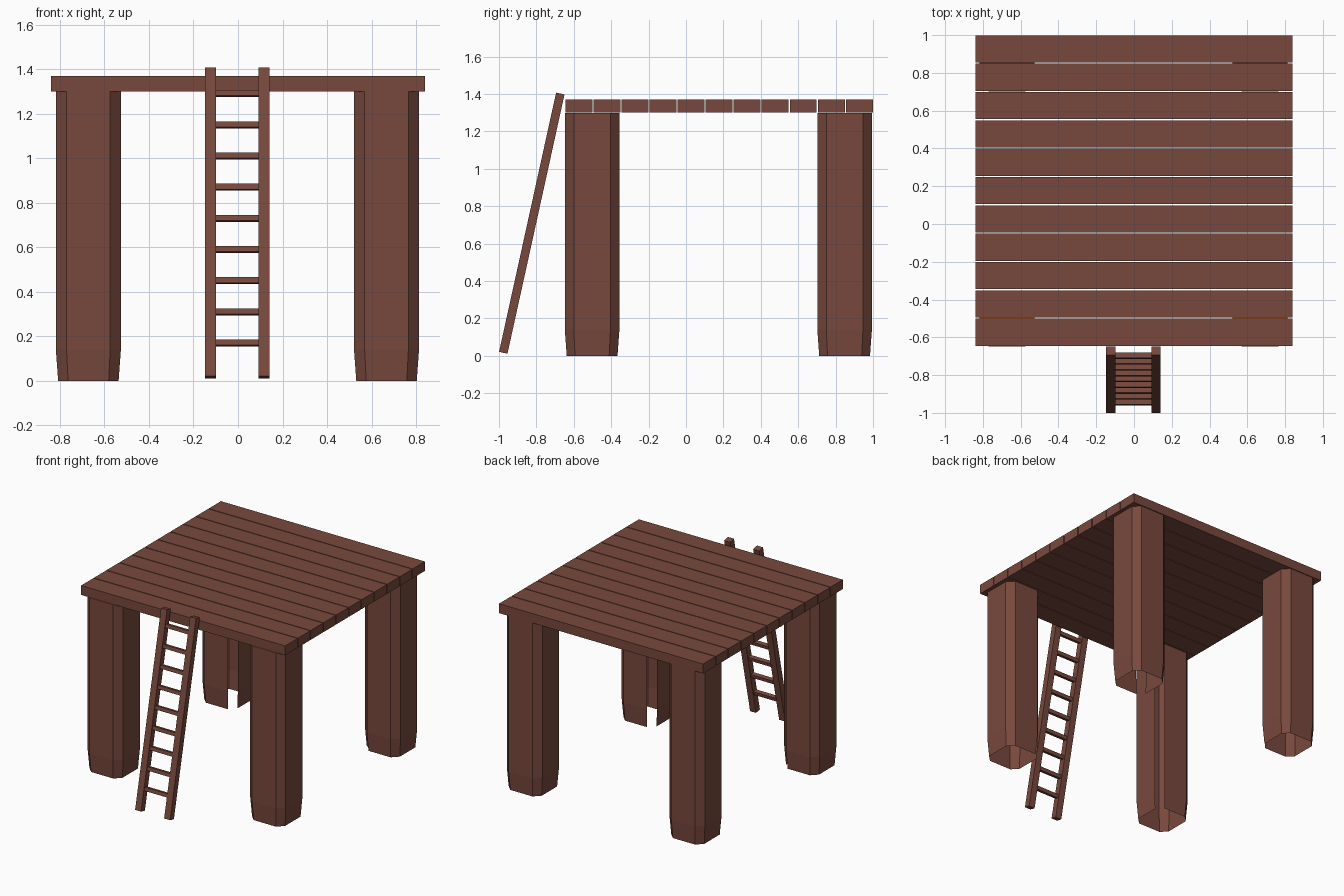
import bpy, bmesh, math
from mathutils import Matrix, Vector

if "Cube" in bpy.data.objects:
    bpy.data.objects.remove(bpy.data.objects["Cube"])


def material(name, color):
    m = bpy.data.materials.new(name)
    m.diffuse_color = color
    m.use_nodes = True
    m.node_tree.nodes["Principled BSDF"].inputs["Base Color"].default_value = m.diffuse_color
    return m


WOOD = material("brown wood", (0.187, 0.066, 0.047, 1))
ORANGE = material("orange cap", (0.60, 0.14, 0.015, 1))


def make_object(name, bm, mat):
    me = bpy.data.meshes.new(name)
    bm.to_mesh(me)
    bm.free()
    me.materials.append(mat)
    ob = bpy.data.objects.new(name, me)
    bpy.context.collection.objects.link(ob)
    return ob


def box(name, size, matrix, mat=WOOD):
    bm = bmesh.new()
    bmesh.ops.create_cube(bm, size=1, matrix=matrix @ Matrix.Diagonal((*size, 1)))
    return make_object(name, bm, mat)


def octagon(cx, cy, half, cut):
    """Square with cut corners, counter-clockwise."""
    h, k = half, half - cut
    pts = [(h, -k), (h, k), (k, h), (-k, h), (-h, k), (-h, -k), (-k, -h), (k, -h)]
    return [(cx + x, cy + y) for x, y in pts]


# Deck: eleven planks with thin gaps
PITCH, GAP = 0.15, 0.006
for i in range(11):
    y = -0.645 + PITCH * i + (PITCH - GAP) / 2
    box(f"deck_plank_{i + 1}", (1.68, PITCH - GAP, 0.07),
        Matrix.Translation((0, y, 1.335)))


# Legs: hollow eight-sided posts, open below and at the inward corner
def leg(name, cx, cy, cap_mat):
    bm = bmesh.new()
    rings = []
    for z, s in ((0, 0.93), (0.14, 1), (1.299, 1)):
        rings.append([bm.verts.new((x, y, z))
                      for x, y in octagon(cx, cy, 0.146 * s, 0.048 * s)])
    inward = Vector((-cx, -cy)).normalized()
    for a, b in zip(rings, rings[1:]):
        for i in range(8):
            j = (i + 1) % 8
            mid = (a[i].co + a[j].co) / 2
            d = Vector((mid.x - cx, mid.y - cy)).normalized()
            facing_in = i % 2 == 1 and d.x * inward.x > 0 and d.y * inward.y > 0
            if not facing_in:
                bm.faces.new((a[i], a[j], b[j], b[i]))
    make_object(name, bm, WOOD)
    # closing cap under the deck
    cap = bmesh.new()
    cap.faces.new([cap.verts.new((x, y, 1.2985))
                   for x, y in octagon(cx, cy, 0.146, 0.048)])
    make_object(name + "_cap", cap, cap_mat)


for side, cx in (("left", -0.672), ("right", 0.667)):
    leg(f"front_{side}_leg", cx, -0.502, ORANGE)
    leg(f"back_{side}_leg", cx, 0.848, WOOD)

# Ladder: leaning rails and rungs
low, high = Vector((-0.004, -0.977, 0.016)), Vector((-0.004, -0.672, 1.402))
lean = math.atan2(high.y - low.y, high.z - low.z)
tilt = Matrix.Rotation(-lean, 4, 'X')
for side, x in (("left", -0.123), ("right", 0.116)):
    mid = (low + high) / 2
    mid.x = x
    box(f"ladder_{side}_rail", (0.049, 0.046, (high - low).length),
        Matrix.Translation(mid) @ tilt)
for i in range(9):
    z = 0.17 + 0.14 * i
    pos = low.lerp(high, (z - low.z) / (high.z - low.z))
    box(f"ladder_rung_{i + 1}", (0.20, 0.03, 0.026), Matrix.Translation(pos) @ tilt)
